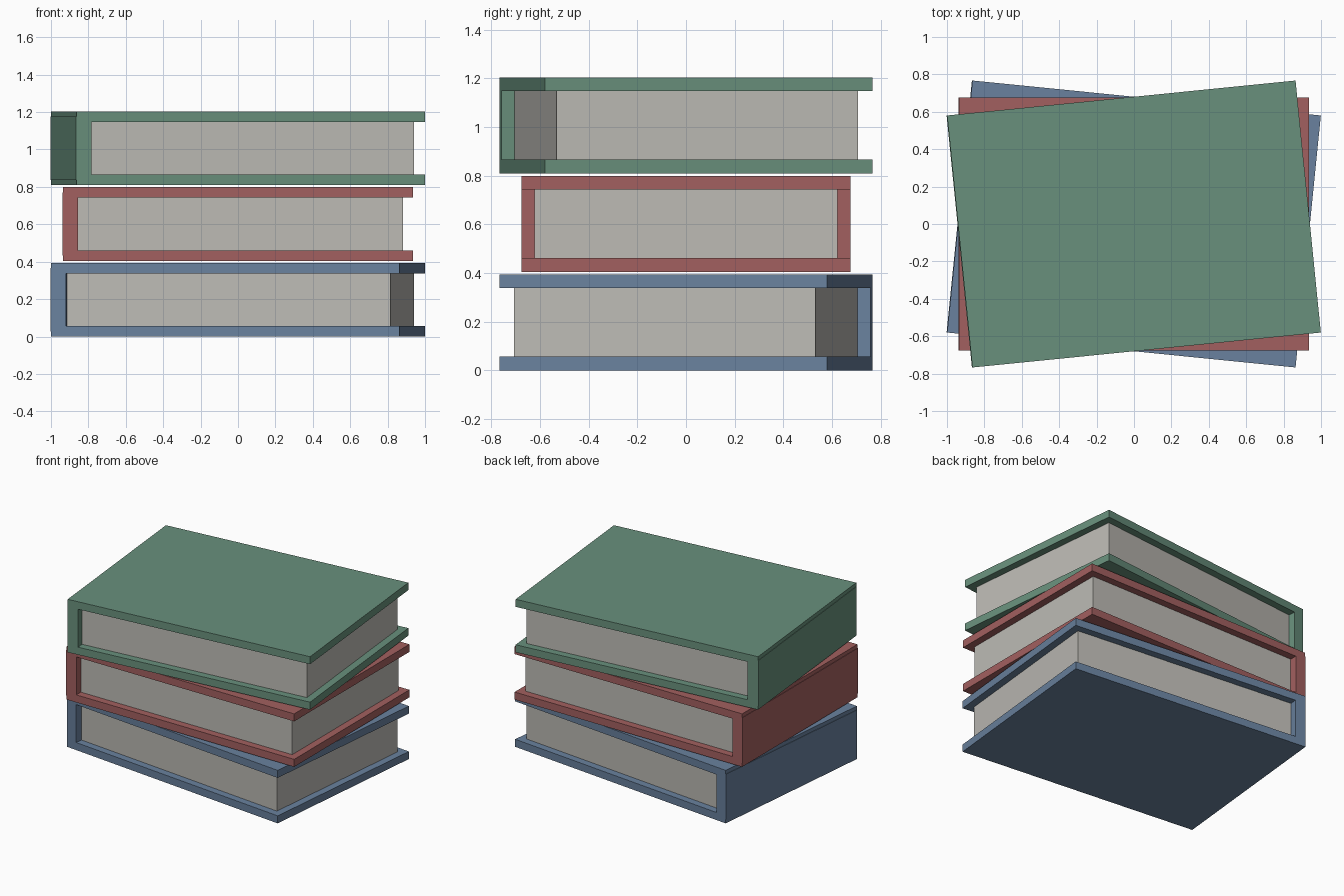
import bpy
from mathutils import Matrix, Vector

cube = bpy.data.objects.get("Cube")
if cube:
    bpy.data.objects.remove(cube, do_unlink=True)

# Book proportions
HALF_X, HALF_Y = 0.936, 0.677
HEIGHT, PITCH, COVER = 0.394, 0.405, 0.056
SPINE, MARGIN, RAISED = 0.08, 0.054, 0.003
TILT = 0.1


def material(name, rgb):
    mat = bpy.data.materials.new(name)
    mat.use_nodes = True
    mat.diffuse_color = (*rgb, 1)
    mat.node_tree.nodes["Principled BSDF"].inputs["Base Color"].default_value = (*rgb, 1)
    return mat


def box(name, low, high, placement, mat):
    low, high = Vector(low), Vector(high)
    bpy.ops.mesh.primitive_cube_add(size=1)
    obj = bpy.context.object
    obj.name = name
    size = Matrix.Diagonal((*(high - low), 1))
    obj.data.transform(Matrix.Translation((low + high) / 2) @ size)
    obj.matrix_world = placement
    obj.data.materials.append(mat)
    return obj


def book(name, level, angle, cloth, paper):
    place = Matrix.Translation((0, 0, level * PITCH)) @ Matrix.Rotation(angle, 4, "Z")
    # Two cover boards
    for side, z in (("lower", 0), ("upper", HEIGHT - COVER)):
        box(f"{name}_{side}_cover", (-HALF_X, -HALF_Y, z),
            (HALF_X, HALF_Y, z + COVER), place, cloth)
    # Spine, set into the boards and slightly proud of their edges
    box(f"{name}_spine", (-HALF_X - RAISED, -HALF_Y, COVER / 2),
        (-HALF_X + SPINE, HALF_Y, HEIGHT - COVER / 2), place, cloth)
    # Page block, recessed on the three open sides
    box(f"{name}_pages", (-HALF_X + SPINE, MARGIN - HALF_Y, COVER),
        (HALF_X - MARGIN, HALF_Y - MARGIN, HEIGHT - COVER), place, paper)


paper = material("paper grey", (0.51, 0.498, 0.462))
blue = material("blue cloth", (0.143, 0.222, 0.345))
red = material("red cloth", (0.362, 0.117, 0.115))
green = material("green cloth", (0.14, 0.28, 0.202))

# Stack from the bottom up, each book turned a little
book("bottom_book", 0, -TILT, blue, paper)
book("middle_book", 1, 0, red, paper)
book("top_book", 2, TILT, green, paper)
